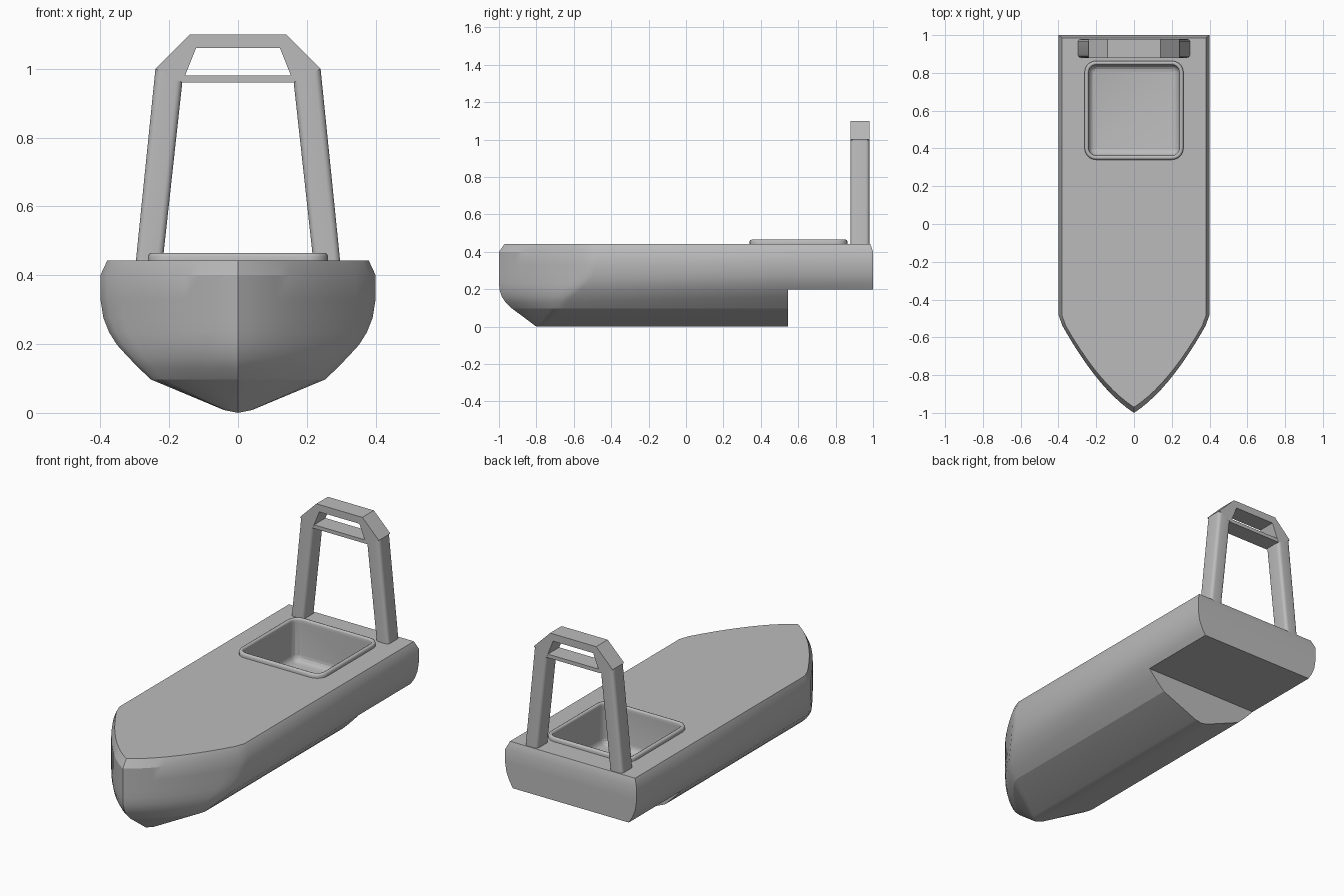
import bpy
import bmesh
from math import sin, cos, pi, radians

cube = bpy.data.objects.get("Cube")
if cube:
    bpy.data.objects.remove(cube, do_unlink=True)

grey = bpy.data.materials.new("plain grey")
grey.use_nodes = True
colour = (0.5, 0.5, 0.5, 1)
grey.diffuse_color = colour
grey.node_tree.nodes["Principled BSDF"].inputs["Base Color"].default_value = colour


def shade(obj, angle):
    bpy.ops.object.select_all(action='DESELECT')
    obj.select_set(True)
    bpy.context.view_layer.objects.active = obj
    bpy.ops.object.shade_smooth_by_angle(angle=radians(angle))


def loft(name, rings, caps=True, cyclic=False, crease=None):
    """Skin a row of closed rings that all have the same number of points."""
    bm = bmesh.new()
    rows = [[bm.verts.new(p) for p in ring] for ring in rings]
    n = len(rows[0])
    pairs = list(zip(rows, rows[1:]))
    if cyclic:
        pairs.append((rows[-1], rows[0]))
    for a, b in pairs:
        for i in range(n):
            j = (i + 1) % n
            bm.faces.new((a[i], a[j], b[j], b[i]))
    if caps:
        bm.faces.new(rows[0])
        bm.faces.new(rows[-1])
    bmesh.ops.remove_doubles(bm, verts=bm.verts, dist=1e-5)
    bmesh.ops.dissolve_degenerate(bm, dist=1e-5, edges=bm.edges)
    bmesh.ops.recalc_face_normals(bm, faces=bm.faces)
    if crease is not None:
        for e in bm.edges:
            if all(abs(v.co.z - crease) < 1e-4 for v in e.verts):
                e.smooth = False
    mesh = bpy.data.meshes.new(name)
    bm.to_mesh(mesh)
    bm.free()
    mesh.materials.append(grey)
    obj = bpy.data.objects.new(name, mesh)
    bpy.context.collection.objects.link(obj)
    return obj


def rounded(hx, hy, r, steps=5):
    """Rounded rectangle outline centred on the origin."""
    pts = []
    for k, (sx, sy) in enumerate(((1, 1), (-1, 1), (-1, -1), (1, -1))):
        for i in range(steps + 1):
            a = (k + i / steps) * pi / 2
            pts.append((sx * (hx - r) + r * cos(a), sy * (hy - r) + r * sin(a)))
    return pts


# Hull: horizontal slices with a pointed bow and a stepped stern
STEP = 0.545


def hull_ring(z, half, tip, stern):
    side = []
    for i in range(11):
        x = half * 0.95 * i / 10
        side.append((x, tip + 0.65 * x + 1.5 * x * x, z))
    shoulder = tip + 0.65 * half + 1.5 * half * half + 0.02
    side += [(half, shoulder, z), (half, STEP, z), (half, stern, z)]
    return side + [(-x, y, z) for x, y, z in reversed(side[1:])]


CHINE = 0.097
slices = [
    (0, 0, -0.8, STEP),
    (0.008, 0.04, -0.81, STEP),
    (CHINE, 0.253, -0.93, STEP),
    (0.13, 0.288, -0.965, STEP),
    (0.16, 0.317, -0.985, STEP),
    (0.198, 0.352, -0.997, STEP),
    (0.198, 0.352, -0.997, 1),
    (0.235, 0.375, -1, 1),
    (0.275, 0.391, -1, 1),
    (0.33, 0.4, -1, 1),
    (0.4, 0.4, -1, 1),
    (0.443, 0.38, -0.97, 0.985),
]
hull = loft("hull", [hull_ring(*s) for s in slices], crease=CHINE)
# the lowest slice is a line, so its empty cap is dropped by the weld

# Cockpit well, cut into the deck with a rounded floor edge
WELL_Y = 0.602


def well_ring(half, z):
    return [(x, y + WELL_Y, z) for x, y in rounded(half, half, half - 0.2)]


fillet = 0.035
cut_rings = []
for i in range(5):
    a = i * pi / 8
    cut_rings.append(well_ring(0.24 - fillet + fillet * sin(a),
                               0.23 + fillet - fillet * cos(a)))
cut_rings.append(well_ring(0.24, 0.6))
cutter = loft("well_cutter", cut_rings)
cutter.hide_render = True

cut = hull.modifiers.new("well", 'BOOLEAN')
cut.operation = 'DIFFERENCE'
cut.solver = 'EXACT'
cut.object = cutter
bpy.context.view_layer.objects.active = hull
hull.select_set(True)
bpy.ops.object.modifier_apply(modifier=cut.name)
bpy.data.objects.remove(cutter, do_unlink=True)
shade(hull, 25)

# Raised rim around the well
rim_profile = [(0.262, 0.44), (0.262, 0.455), (0.259, 0.462), (0.252, 0.465),
               (0.248, 0.465), (0.242, 0.462), (0.24, 0.455), (0.24, 0.44)]
rim = loft("well_rim", [well_ring(*p) for p in rim_profile],
           caps=False, cyclic=True)
shade(rim, 50)

# Stern arch: two leaning posts with rounded edges
ARCH_Y, ARCH_HALF = 0.93, 0.05


def post_ring(side, outer, inner):
    """Rounded section stretched between an outer and an inner (x, z)."""
    ring = []
    for u, v in rounded(0.04, ARCH_HALF, 0.018):
        t = u / 0.08 + 0.5
        x = inner[0] + (outer[0] - inner[0]) * t
        z = inner[1] + (outer[1] - inner[1]) * t
        ring.append((side * x, ARCH_Y + v, z))
    return ring


for name, side in (("left", 1), ("right", -1)):
    post = loft(name + "_arch_post",
                [post_ring(side, (0.298, 0.43), (0.22, 0.43)),
                 post_ring(side, (0.24, 1.0), (0.162, 0.96))])
    shade(post, 30)

# Faceted top of the arch
half_top = [((0.24, 1.0), (0.162, 0.96)), ((0.14, 1.1), (0.122, 1.06))]
stations = [(s, *p) for s, p in zip((1, 1, -1, -1), half_top + half_top[::-1])]
top_rings = []
for s, o, i in stations:
    front, back = ARCH_Y - ARCH_HALF, ARCH_Y + ARCH_HALF
    top_rings.append([(s * o[0], front, o[1]), (s * o[0], back, o[1]),
                      (s * i[0], back, i[1]), (s * i[0], front, i[1])])
loft("arch_top", top_rings)

# Thin cross bar under the top
bar = []
for x, z in ((-0.165, 0.96), (0.165, 0.96), (0.157, 0.98), (-0.157, 0.98)):
    bar.append((x, z))
loft("arch_cross_bar", [[(x, y, z) for x, z in bar]
                        for y in (ARCH_Y - 0.049, ARCH_Y + 0.049)])
